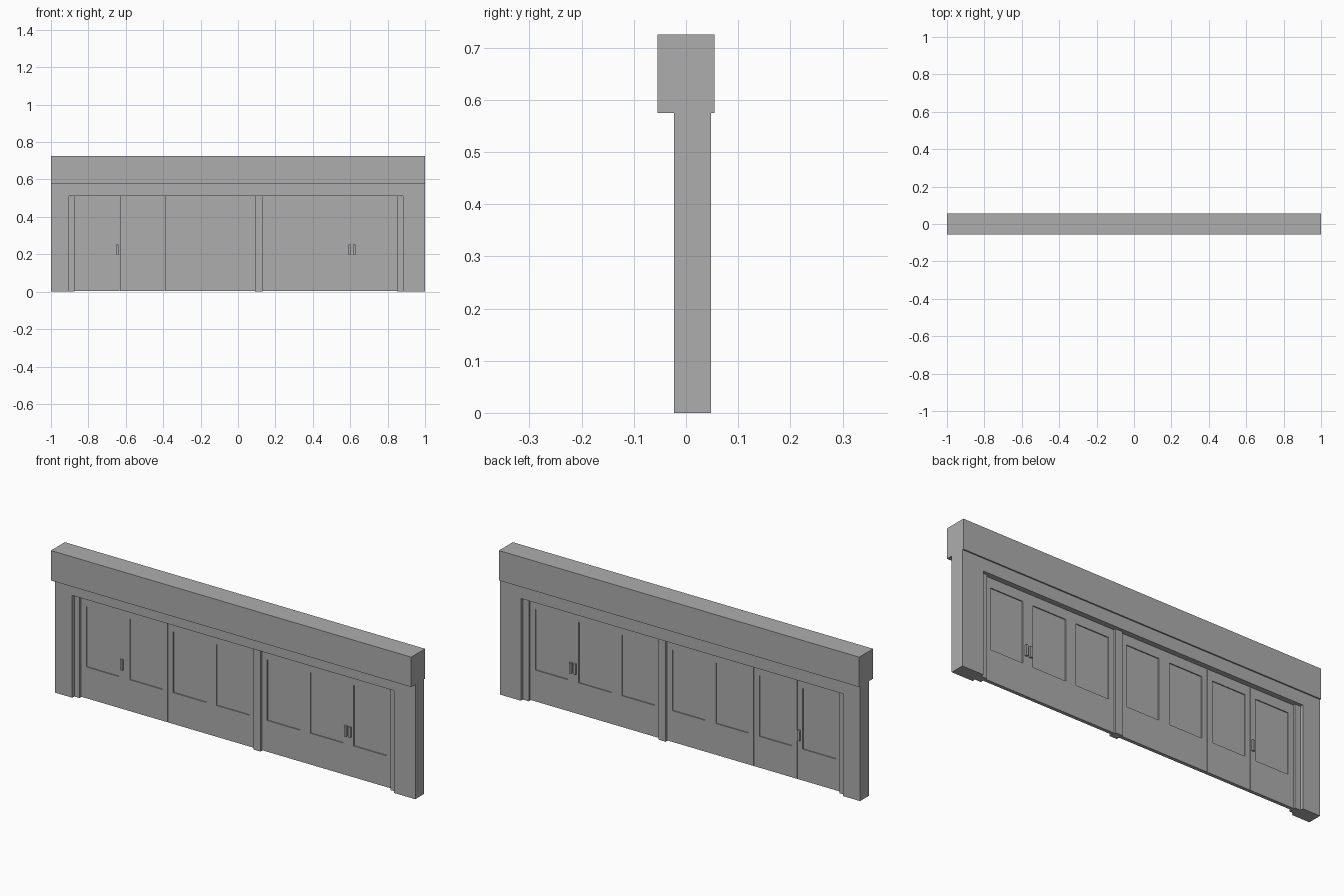
import bpy, bmesh

cube = bpy.data.objects.get("Cube")
if cube:
    bpy.data.objects.remove(cube, do_unlink=True)

grey = bpy.data.materials.new("plain_grey")
grey.use_nodes = True
grey.diffuse_color = (0.42, 0.42, 0.42, 1)
grey.node_tree.nodes["Principled BSDF"].inputs["Base Color"].default_value = (0.42, 0.42, 0.42, 1)


def finish(name, bm):
    bmesh.ops.recalc_face_normals(bm, faces=bm.faces[:])
    mesh = bpy.data.meshes.new(name)
    bm.to_mesh(mesh)
    bm.free()
    mesh.materials.append(grey)
    obj = bpy.data.objects.new(name, mesh)
    bpy.context.collection.objects.link(obj)
    return obj


def box_mesh(x0, x1, y0, y1, z0, z1):
    bm = bmesh.new()
    bmesh.ops.create_cube(bm, size=1)
    for v in bm.verts:
        v.co.x = x1 if v.co.x > 0 else x0
        v.co.y = y1 if v.co.y > 0 else y0
        v.co.z = z1 if v.co.z > 0 else z0
    return bm


def box(name, *limits):
    return finish(name, box_mesh(*limits))


LEFT, RIGHT, TOP = -0.904, 0.883, 0.513   # clear opening in the wall
WALL_F, WALL_B = -0.023, 0.048
POST_F, POST_B = -0.007, 0.032
LEAF_F, LEAF_B = 0.004, 0.021
LEAF_BOTTOM = 0.003

# Wall with one wide opening
bm = bmesh.new()
outline = [(-1, 0), (LEFT, 0), (LEFT, TOP), (RIGHT, TOP), (RIGHT, 0),
           (1, 0), (1, 0.575), (-1, 0.575)]
face = bm.faces.new([bm.verts.new((x, WALL_F, z)) for x, z in outline])
extruded = bmesh.ops.extrude_face_region(bm, geom=[face])["geom"]
for v in extruded:
    if isinstance(v, bmesh.types.BMVert):
        v.co.y = WALL_B
finish("wall", bm)

# Deeper header beam
box("header_beam", -1, 1, -0.055, 0.055, 0.575, 0.725)

# Jambs and middle post
for name, x0, x1 in (("right_jamb", LEFT, -0.874), ("middle_post", 0.09, 0.13),
                     ("left_jamb", 0.85, RIGHT)):
    box(name, x0, x1, POST_F, POST_B, 0, TOP)


def leaf(name, x0, x1, centre):
    """Panel with a recessed window on both sides."""
    bm = box_mesh(x0, x1, LEAF_F, LEAF_B, LEAF_BOTTOM, TOP)
    sides = [f for f in bm.faces if abs(f.normal.y) > 0.9]
    for f in sides:
        mid = f.calc_center_median()
        depth = 0.005 if mid.y < 0.0125 else -0.005
        for push in (0, depth):
            bmesh.ops.inset_individual(bm, faces=[f], thickness=0.002)
            for v in f.verts:
                v.co.x = centre + (0.091 if v.co.x > mid.x else -0.091)
                v.co.z = 0.465 if v.co.z > mid.z else 0.16
                v.co.y += push
    return finish(name, bm)


# Door leaves, with fine gaps on the four-leaf side
for group, start, end, count, gaps in (
        ("right", -0.874, 0.09, 4, {1: 0.0008, 2: 0.0015}),
        ("left", 0.13, 0.85, 3, {})):
    width = (end - start) / count
    for i in range(count):
        x0, x1 = start + i * width, start + (i + 1) * width
        leaf(f"{group}_leaf_{i + 1}", x0 + gaps.get(i, 0),
             x1 - gaps.get(i + 1, 0), (x0 + x1) / 2)

# Pull handles on both faces
for i, x in enumerate((-0.645, 0.598, 0.622)):
    for side, y0, y1 in (("front", LEAF_F - 0.01, LEAF_F), ("back", LEAF_B, LEAF_B + 0.01)):
        box(f"{side}_handle_{i + 1}", x - 0.006, x + 0.006, y0, y1, 0.2, 0.253)
